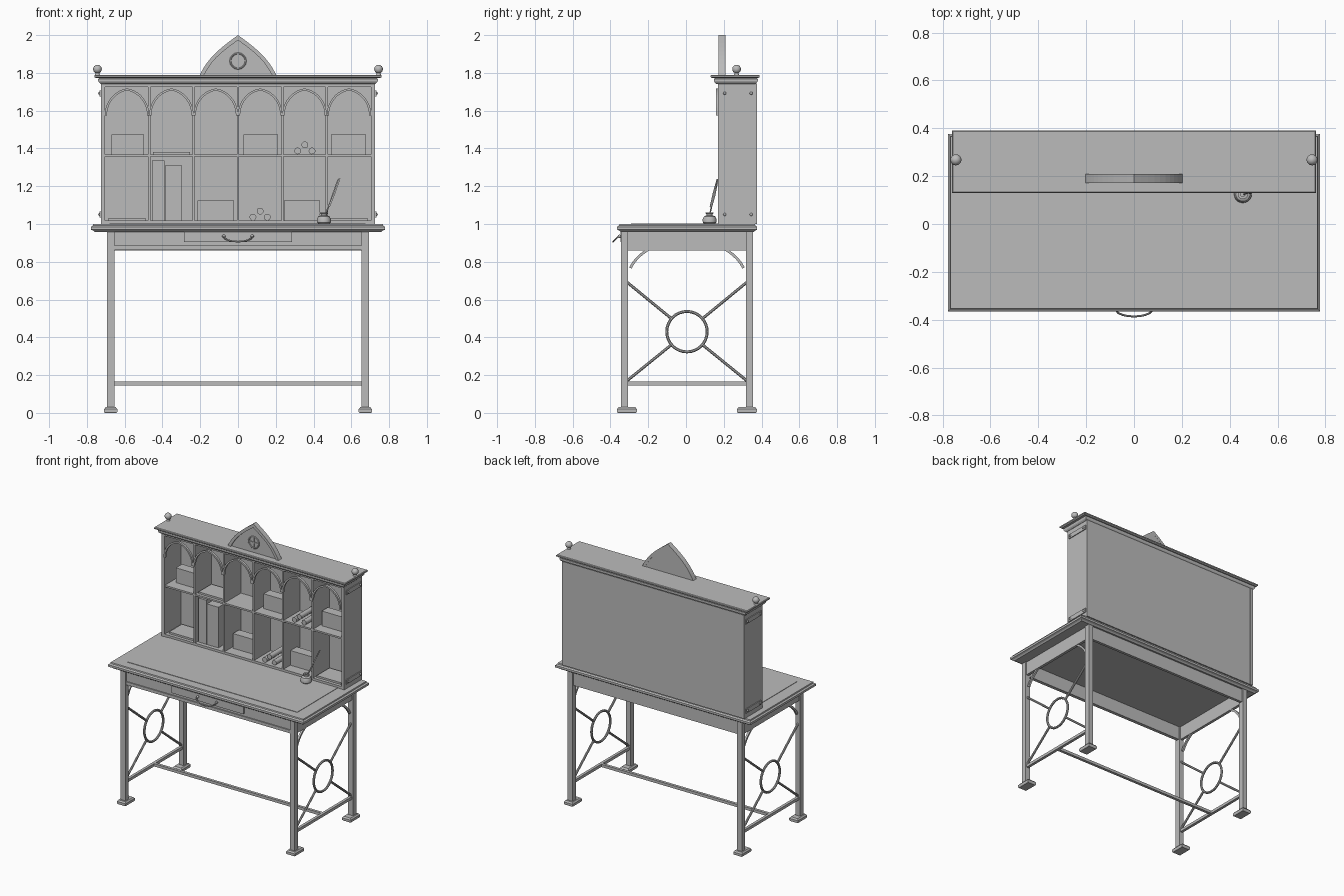
import bpy, bmesh, math
from mathutils import Vector

if "Cube" in bpy.data.objects:
    bpy.data.objects.remove(bpy.data.objects["Cube"])

grey = bpy.data.materials.new("warm_grey")
grey.diffuse_color = (0.5, 0.5, 0.5, 1)
grey.use_nodes = True
grey.node_tree.nodes["Principled BSDF"].inputs["Base Color"].default_value = grey.diffuse_color


def finish(name, bm, smooth=False):
    bmesh.ops.recalc_face_normals(bm, faces=bm.faces)
    me = bpy.data.meshes.new(name)
    bm.to_mesh(me)
    bm.free()
    ob = bpy.data.objects.new(name, me)
    bpy.context.collection.objects.link(ob)
    me.materials.append(grey)
    if smooth:
        bpy.ops.object.select_all(action='DESELECT')
        ob.select_set(True)
        bpy.context.view_layer.objects.active = ob
        bpy.ops.object.shade_smooth_by_angle(angle=math.radians(40))
    return ob


def loft(name, rings, smooth=False, closed=False):
    """Skin a series of equal-length point rings; cap the ends unless closed."""
    bm = bmesh.new()
    vs = [[bm.verts.new(p) for p in r] for r in rings]
    n = len(rings[0])
    pairs = list(zip(vs, vs[1:])) + ([(vs[-1], vs[0])] if closed else [])
    for a, b in pairs:
        for i in range(n):
            j = (i + 1) % n
            bm.faces.new((a[i], a[j], b[j], b[i]))
    if not closed:
        bm.faces.new(vs[0])
        bm.faces.new(vs[-1])
    return finish(name, bm, smooth)


def tiers(name, x0, x1, y0, y1, steps):
    """Moulded slab: (inset, z) rectangles stacked upwards."""
    return loft(name, [[(x0 + i, y0 + i, z), (x1 - i, y0 + i, z),
                        (x1 - i, y1 - i, z), (x0 + i, y1 - i, z)] for i, z in steps])


def box(name, x0, x1, y0, y1, z0, z1):
    return tiers(name, x0, x1, y0, y1, [(0, z0), (0, z1)])


def bar(name, pts, r, sides=8, closed=False, side=None, r2=None):
    """Sweep a bar along planar points; `side` is the normal of that plane."""
    pts = [Vector(p) for p in pts]
    n, rings = len(pts), []
    for i, p in enumerate(pts):
        if closed:
            t = pts[(i + 1) % n] - pts[i - 1]
        else:
            t = pts[min(i + 1, n - 1)] - pts[max(i - 1, 0)]
        t.normalize()
        u = Vector(side) if side else t.orthogonal().normalized()
        v = t.cross(u).normalized()
        off = math.pi / sides
        rings.append([p + u * (r2 or r) * math.cos(off + k * 2 * off)
                      + v * r * math.sin(off + k * 2 * off) for k in range(sides)])
    return loft(name, rings, sides > 4, closed)


def ball(name, loc, r):
    bm = bmesh.new()
    bmesh.ops.create_uvsphere(bm, u_segments=20, v_segments=12, radius=r)
    bmesh.ops.translate(bm, verts=bm.verts, vec=loc)
    return finish(name, bm, True)


def lathe(name, cx, cy, prof, n=20):
    return loft(name, [[(cx + r * math.cos(2 * math.pi * k / n),
                         cy + r * math.sin(2 * math.pi * k / n), z)
                        for k in range(n)] for r, z in prof], True)


def circle(c, r, axis, n=32):
    out = []
    for k in range(n):
        a, b = r * math.cos(2 * math.pi * k / n), r * math.sin(2 * math.pi * k / n)
        out.append((c[0], c[1] + a, c[2] + b) if axis == 'x' else (c[0] + a, c[1], c[2] + b))
    return out


# Table top and writing mat
tiers("table_top", -.778, .778, -.365, .377,
      [(.02, .957), (.012, .965), (0, .97), (0, .985), (.01, .992), (.012, 1.0)])
box("writing_mat", -.68, .675, -.29, .17, .999, 1.003)

# Apron, drawer and handle
box("front_apron", -.656, .656, -.332, -.312, .86, .96)
box("front_apron_bead", -.656, .656, -.34, -.33, .863, .885)
box("back_apron", -.656, .656, .325, .345, .86, .96)
box("drawer_front", -.285, .285, -.347, -.33, .905, .957)
for s in (-1, 1):
    box("side_apron", s * .675 - .01, s * .675 + .01, -.32, .33, .86, .96)
    ball("handle_knob", (s * .075, -.352, .935), .009)
bar("drawer_handle", [(.078 * math.cos(a), -.355 - .031 * math.sin(a), .937 - .03 * math.sin(a))
                      for a in [math.pi * k / 14 for k in range(15)]], .0045)

# Legs, feet and the metal side frames
for s in (-1, 1):
    x = s * .674
    for name, y, f0, f1 in (("front", -.326, -.365, -.26), ("back", .336, .27, .375)):
        box(name + "_leg", x - .019, x + .019, y - .019, y + .019, .02, .96)
        tiers(name + "_foot", x - .035, x + .035, f0, f1,
              [(.004, 0), (0, .006), (0, .02), (.008, .03)])
    box("side_rail", x - .01, x + .01, -.31, .32, .145, .165)
    bar("side_arch", [(x, .005 + .315 * math.cos(a), .70 + .217 * math.sin(a))
                      for a in [math.radians(18 + 144 * k / 20) for k in range(21)]],
        .010, 4, side=(1, 0, 0))
    bar("side_ring", circle((x, .005, .43), .107, 'x'), .0085, 8, True, side=(1, 0, 0))
    for d in (-1, 1):
        for z_end, up in ((.69, 1), (.172, -1)):
            bar("side_brace", [(x, .005 + d * .315, z_end), (x, .005 + d * .083, .43 + up * .07)],
                .008)
box("long_stretcher", -.67, .67, -.005, .015, .145, .165)

# Cabinet carcass
for s in (-1, 1):
    box("cabinet_side", s * .715 - .011, s * .715 + .011, .17, .375, 1.0, 1.745)
    # Strap plates with screws on the outer sides
    for z in (1.05, 1.692):
        box("side_strap", s * .728 - .004, s * .728 + .004, .188, .362, z - .016, z + .016)
        for y in (.205, .345):
            ball("strap_screw", (s * .732, y, z), .008)
box("cabinet_back", -.705, .705, .36, .374, 1.0, 1.745)
box("cabinet_floor", -.705, .705, .172, .365, 1.0, 1.018)
box("cabinet_ceiling", -.705, .705, .172, .365, 1.725, 1.745)
box("cabinet_shelf", -.705, .705, .174, .365, 1.357, 1.369)
step = 1.41 / 6
for i in range(1, 6):
    x = -.705 + i * step
    box("cabinet_divider", x - .006, x + .006, .173, .365, 1.01, 1.735)

# Pointed arches over the upper pigeonholes
for i in range(6):
    cx = -.705 + (i + .5) * step
    half = []
    for k in range(11):
        a = math.radians(82 * k / 10)
        half.append((.112 * (1 - (1 - math.cos(a)) / (1 - math.cos(math.radians(82)))),
                     1.575 + .137 * math.sin(a) / math.sin(math.radians(82))))
    pts = [(cx - x, .168, z) for x, z in half] + [(cx + x, .168, z) for x, z in half[-2::-1]]
    bar("pigeonhole_arch", pts, .008, 4, side=(0, 1, 0), r2=.012)

# Cornice, finials and pediment
tiers("cornice_lower", -.74, .74, .148, .38,
      [(.012, 1.742), (.003, 1.75), (0, 1.757), (0, 1.768), (.01, 1.775)])
tiers("cornice_top", -.76, .76, .13, .39, [(.008, 1.772), (0, 1.778), (0, 1.786), (.004, 1.79)])
for s in (-1, 1):
    ball("finial", (s * .744, .268, 1.82), .023)
    lathe("finial_neck", s * .744, .268, [(.014, 1.788), (.008, 1.803)], 12)


def gable(w, z0, h):
    """Pointed arch outline from left foot over the apex to the right foot."""
    side = [(w * (1 - t) + .028 * math.sin(math.pi * t) * w / .2, z0 + h * t)
            for t in [k / 10 for k in range(11)]]
    return [(-x, z) for x, z in side] + side[-2::-1]


loft("pediment", [[(x, y, z) for x, z in gable(.19, 1.785, .2)] for y in (.182, .207)])
outer, inner = gable(.205, 1.785, .215), gable(.182, 1.785, .188)
rim = outer + inner[::-1]
loft("pediment_rim", [[(x, y, z) for x, z in rim] for y in (.172, .208)])
bar("pediment_ring", circle((0, .18, 1.863), .04, 'y'), .005, 8, True, side=(0, 1, 0))
box("pediment_spoke_upright", -.004, .004, .176, .184, 1.825, 1.901)
box("pediment_spoke_level", -.038, .038, .176, .184, 1.859, 1.867)

# Letters, ledgers and books in the pigeonholes
for x0, x1, z in ((-.67, -.497, 1.369), (.028, .212, 1.369), (.492, .677, 1.369),
                  (-.215, -.022, 1.018), (.243, .435, 1.018)):
    box("letter_stack", x0, x1, .25, .32, z, z + .106)
for x0, x1, z in ((-.45, -.255, 1.369), (-.685, -.49, 1.018), (.49, .685, 1.018)):
    box("flat_ledger", x0, x1, .195, .34, z, z + .013)
box("tall_book", -.456, -.39, .2, .34, 1.018, 1.335)
box("short_book", -.386, -.296, .2, .34, 1.018, 1.31)

# Paper rolls stacked in threes
for cx, z in ((.354, 1.369), (.117, 1.018)):
    for dx, dz in ((-.038, .018), (.038, .018), (0, .05)):
        bar("paper_roll", [(cx + dx, .19, z + dz), (cx + dx, .35, z + dz)], .018, 14)

# Inkwell and quill
lathe("inkwell", .455, .125, [(.028, 1.0), (.036, 1.008), (.037, 1.025), (.03, 1.04),
                              (.016, 1.046), (.016, 1.053), (.021, 1.056), (.021, 1.062),
                              (.01, 1.062), (.01, 1.045)])
bar("quill_shaft", [(.455, .122, 1.03), (.535, .165, 1.235)], .004)
loft("quill_feather", [[(.482 + d, .125, 1.09), (.512 + d, .142, 1.165), (.538 + d, .163, 1.24),
                        (.53 + d, .172, 1.235), (.5 + d, .155, 1.15), (.482 + d, .14, 1.095)]
                       for d in (-.004, .004)])
